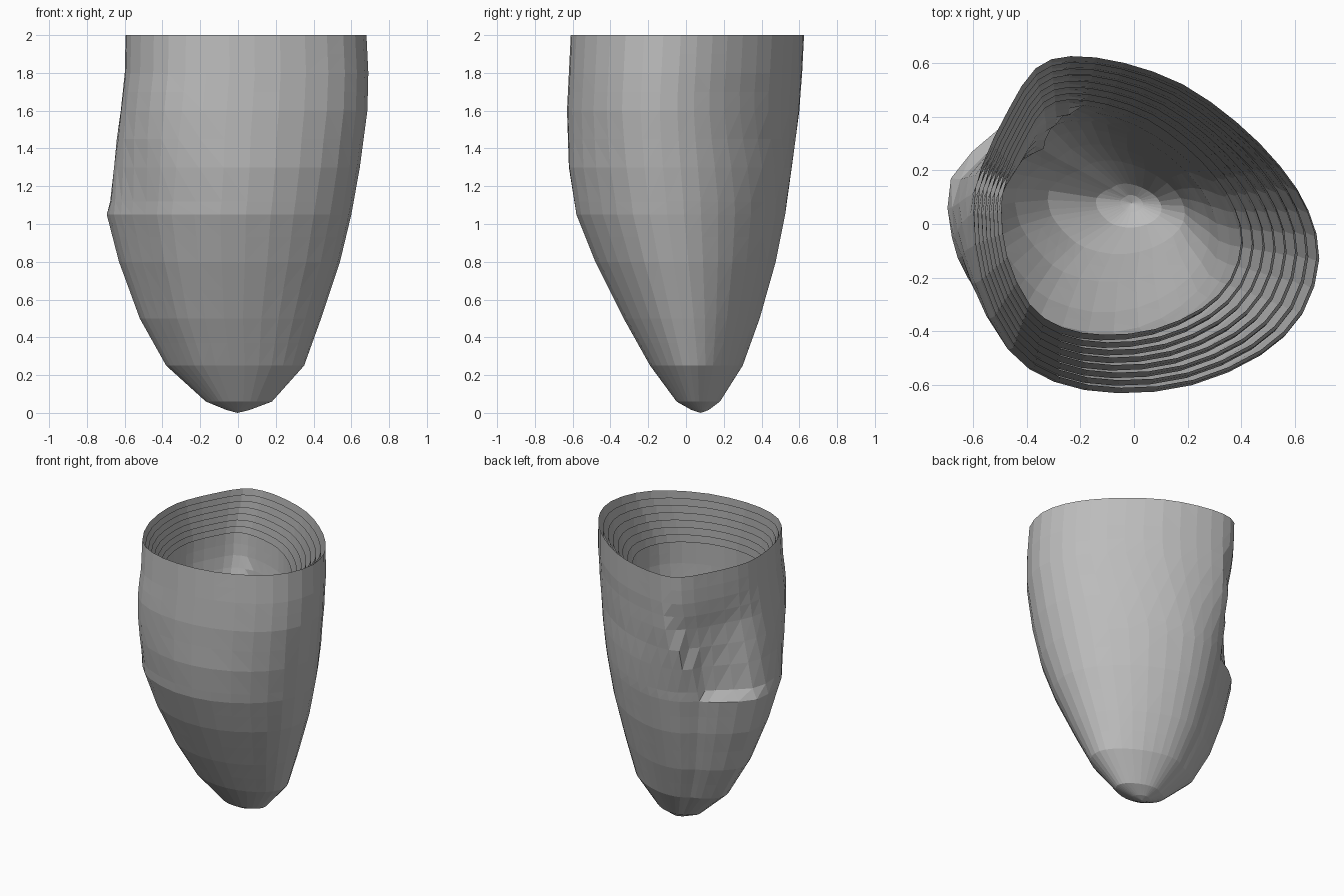
import bpy, bmesh, math
from mathutils import Vector

cube = bpy.data.objects.get("Cube")
if cube:
    bpy.data.objects.remove(cube, do_unlink=True)

# One matte grey for every part
grey = bpy.data.materials.new("matte_grey")
grey.use_nodes = True
colour = (0.5, 0.5, 0.5, 1)
grey.diffuse_color = colour
shader = grey.node_tree.nodes["Principled BSDF"]
shader.inputs["Base Color"].default_value = colour
shader.inputs["Roughness"].default_value = 0.8

# Cross-section outlines, matched point for point
RIM = [(.68, -.12), (.64, .06), (.54, .22), (.38, .38), (.18, .52), (-.04, .6),
       (-.24, .625), (-.37, .58), (-.47, .43), (-.57, .22), (-.6, .05), (-.57, -.2),
       (-.45, -.45), (-.28, -.57), (-.05, -.61), (.22, -.58), (.47, -.47), (.62, -.32)]
BELLY = [(.6, -.1), (.56, .08), (.43, .26), (.22, .42), (0, .51), (-.16, .525),
         (-.3, .49), (-.4, .41), (-.52, .35), (-.695, .17), (-.69, -.05), (-.63, -.2),
         (-.5, -.38), (-.36, -.5), (-.1, -.58), (.17, -.555), (.4, -.44), (.55, -.28)]

# Height, then left, right, front and back limits
PROFILE = [(.015, -.06, .06, .03, .12), (.06, -.17, .18, -.05, .18),
           (.25, -.38, .35, -.19, .3), (.5, -.52, .44, -.33, .39),
           (.8, -.63, .54, -.48, .475), (1.05, -.695, .6, -.58, .525),
           (1.3, -.665, .645, -.62, .56), (1.6, -.625, .685, -.63, .6),
           (1.8, -.6, .69, -.62, .615), (2, -.595, .68, -.61, .625)]
RING_COUNT = 18


def ramp(value, low, high):
    t = min(max((value - low) / (high - low), 0), 1)
    return t * t * (3 - 2 * t)


def limits_at(z):
    for low, high in zip(PROFILE, PROFILE[1:]):
        if z <= high[0]:
            t = max(0, (z - low[0]) / (high[0] - low[0]))
            return [a + (b - a) * t for a, b in zip(low[1:], high[1:])]
    return PROFILE[-1][1:]


def rounded(points):
    """Insert a smooth midpoint between neighbouring outline points."""
    result = []
    for i in range(len(points)):
        a, b, c, d = (Vector(points[(i + k) % len(points)]) for k in (-1, 0, 1, 2))
        result += [b, (9 * (b + c) - a - d) / 16]
    return result


def fit(points, box):
    """Stretch an outline to fill a left, right, front, back box."""
    xs, ys = [p.x for p in points], [p.y for p in points]
    left, right, front, back = box
    return [Vector((left + (p.x - min(xs)) / (max(xs) - min(xs)) * (right - left),
                    front + (p.y - min(ys)) / (max(ys) - min(ys)) * (back - front)))
            for p in points]


rim_outline, belly_outline = rounded(RIM), rounded(BELLY)


def section(z, depth):
    """Outline at a height; depth 0 is the outer shell, 1 the innermost."""
    blend = ramp(z, 1, 1.7)
    mixed = [a.lerp(b, blend) for a, b in zip(belly_outline, rim_outline)]
    left, right, front, back = limits_at(z)
    wide, deep = (right - left) * depth, (back - front) * depth
    ring = fit(mixed, (left + wide * .08, right - wide * .22,
                       front + deep * .16, back - deep * .13))
    # Hollow side panel above the bulge, with a ledge at its foot
    hollow = .05 * ramp(z, 1.04, 1.13) * (1 - ramp(z, 1.5, 1.85))
    for p in ring:
        angle = math.degrees(math.atan2(p.y, p.x)) % 360
        edge = 133 - 22 * ramp(z, 1.05, 1.75)
        p -= p.normalized() * hollow * ramp(angle, edge, edge + 8) * (1 - ramp(angle, 150, 185))
    return ring


def make_shell(name, depth):
    top, floor = 2 - .25 * depth, .15 * depth
    heights = [row[0] for row in PROFILE] + [.14, .37, .65, .93, 1.12, 1.45, 1.7, 1.9]
    bm = bmesh.new()
    rings = []
    for z in sorted(heights):
        height = floor + z / 2 * (top - floor)
        rings.append([bm.verts.new((p.x, p.y, height)) for p in section(z, depth)])
    count = len(rings[0])
    for row, (low, high) in enumerate(zip(rings, rings[1:])):
        for i in range(count):
            j = (i + 1) % count
            bm.faces.new((low[i], low[j], high[j], high[i]))
    middle = sum((v.co for v in rings[0]), Vector()) / count
    tip = bm.verts.new((middle.x, middle.y, floor))
    for i in range(count):
        bm.faces.new((tip, rings[0][(i + 1) % count], rings[0][i]))
    bmesh.ops.triangulate(bm, faces=bm.faces[:])
    mesh = bpy.data.meshes.new(name)
    bm.to_mesh(mesh)
    bm.free()
    mesh.materials.append(grey)
    bpy.context.collection.objects.link(bpy.data.objects.new(name, mesh))


# Outer cup and the nested liners stepping down inside it
LINERS = 7
make_shell("outer_cup", 0)
for n in range(LINERS):
    make_shell(f"liner_{n + 1}", (n + 1) / LINERS)
